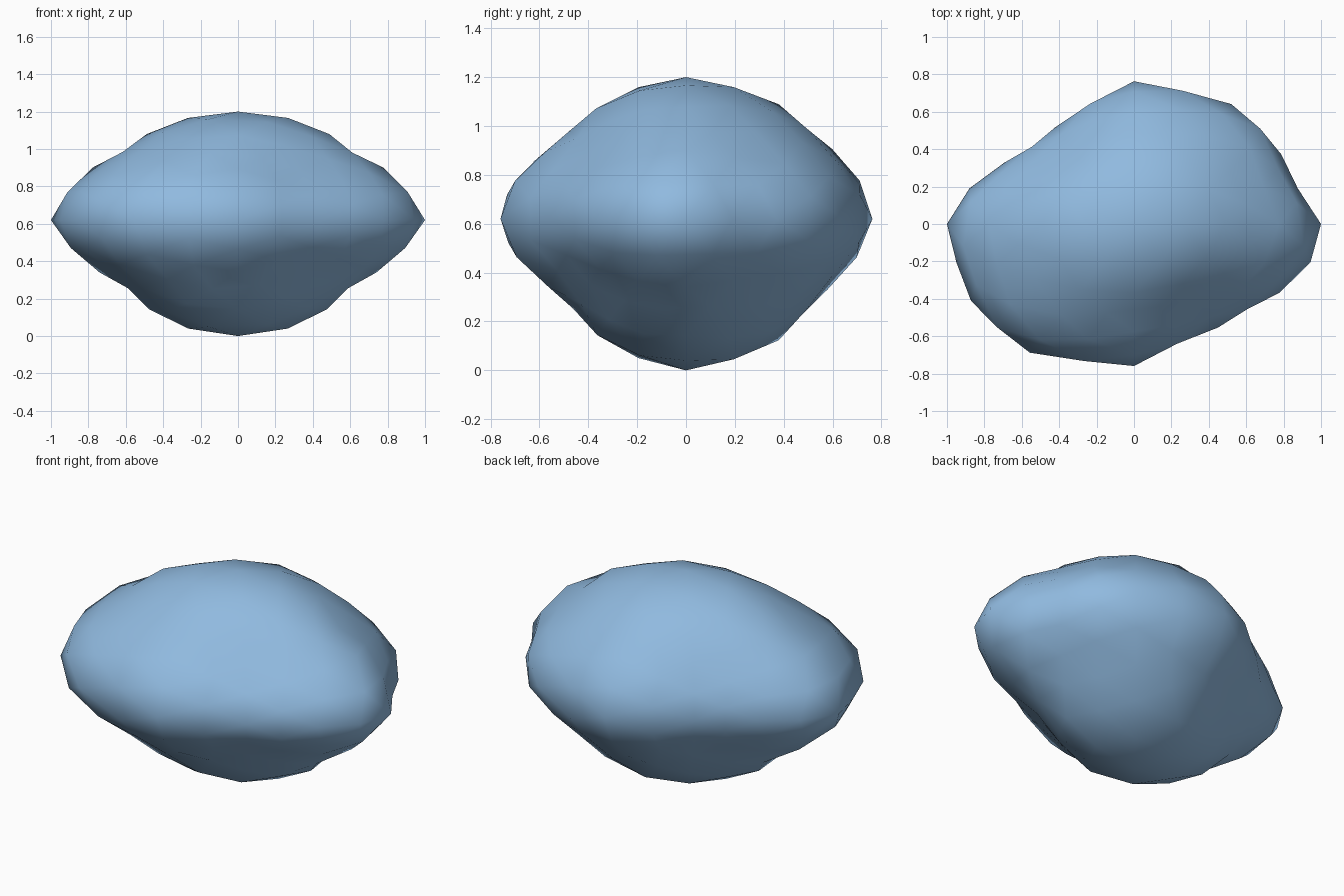
import bpy, bmesh, math
from mathutils import Vector

cube = bpy.data.objects.get("Cube")
if cube:
    bpy.data.objects.remove(cube, do_unlink=True)

# Half sizes of the boulder and its waist outline, one radius every 15 degrees
SIZE = Vector((1.0, 0.763, 0.6))
WAIST = [1.0, 0.91, 0.92, 0.975, 0.99, 0.995,
         1.0, 0.90, 0.80, 0.785, 0.82, 0.92,
         1.0, 0.985, 1.02, 1.06, 1.06, 1.025,
         0.995, 0.90, 0.85, 0.88, 0.92, 0.985]


def waist_radius(direction):
    step = math.atan2(direction.y, direction.x) / math.tau * len(WAIST)
    low = math.floor(step)
    blend = step - low
    a, b = WAIST[low % len(WAIST)], WAIST[(low + 1) % len(WAIST)]
    return a + (b - a) * blend


def rock_point(direction):
    x, y, z = direction
    level = 1 - z * z
    slope = 4 * level * z * z
    back, front = max(y, 0), max(-y, 0)
    # Sloping shoulders above, deeper undercut below, fuller towards the back
    if z > 0:
        dent = 0.125 - (0.05 + 0.06 * back) * z * z + 0.03 * front
    else:
        dent = 0.19 - (0.1 + 0.13 * back) * z * z
    # Shallow hollows at the front, except on its upper right
    hollow = 0.02 if y < 0 and (x > 0 or z < 0) else 0
    radius = 1 + (waist_radius(direction) - 1) * level - dent * slope
    radius -= hollow * 5.2 * abs(x * y * z)
    point = direction * radius * SIZE
    point.z += 0.6 + 0.02 * level
    return point


# Twelve-cornered ball, subdivided twice
bm = bmesh.new()
golden = (1 + math.sqrt(5)) / 2
for a in (-1, 1):
    for b in (-golden, golden):
        for corner in ((a, 0, b), (0, b, a), (b, a, 0)):
            bm.verts.new(corner)
bmesh.ops.convex_hull(bm, input=bm.verts[:])
for level in range(2):
    bmesh.ops.subdivide_edges(bm, edges=bm.edges[:], cuts=1, use_grid_fill=True)
    for v in bm.verts:
        v.co.normalize()

# Pull the ball into the boulder shape
for v in bm.verts:
    v.co = rock_point(v.co.normalized())
bmesh.ops.recalc_face_normals(bm, faces=bm.faces[:])
for face in bm.faces:
    face.smooth = True

mesh = bpy.data.meshes.new("boulder")
bm.to_mesh(mesh)
bm.free()
boulder = bpy.data.objects.new("boulder", mesh)
bpy.context.collection.objects.link(boulder)

# Blue stone colour
colour = (0.28, 0.49, 0.74, 1)
stone = bpy.data.materials.new("blue_stone")
stone.use_nodes = True
stone.diffuse_color = colour
shader = stone.node_tree.nodes["Principled BSDF"]
shader.inputs["Base Color"].default_value = colour
shader.inputs["Roughness"].default_value = 0.9
mesh.materials.append(stone)
